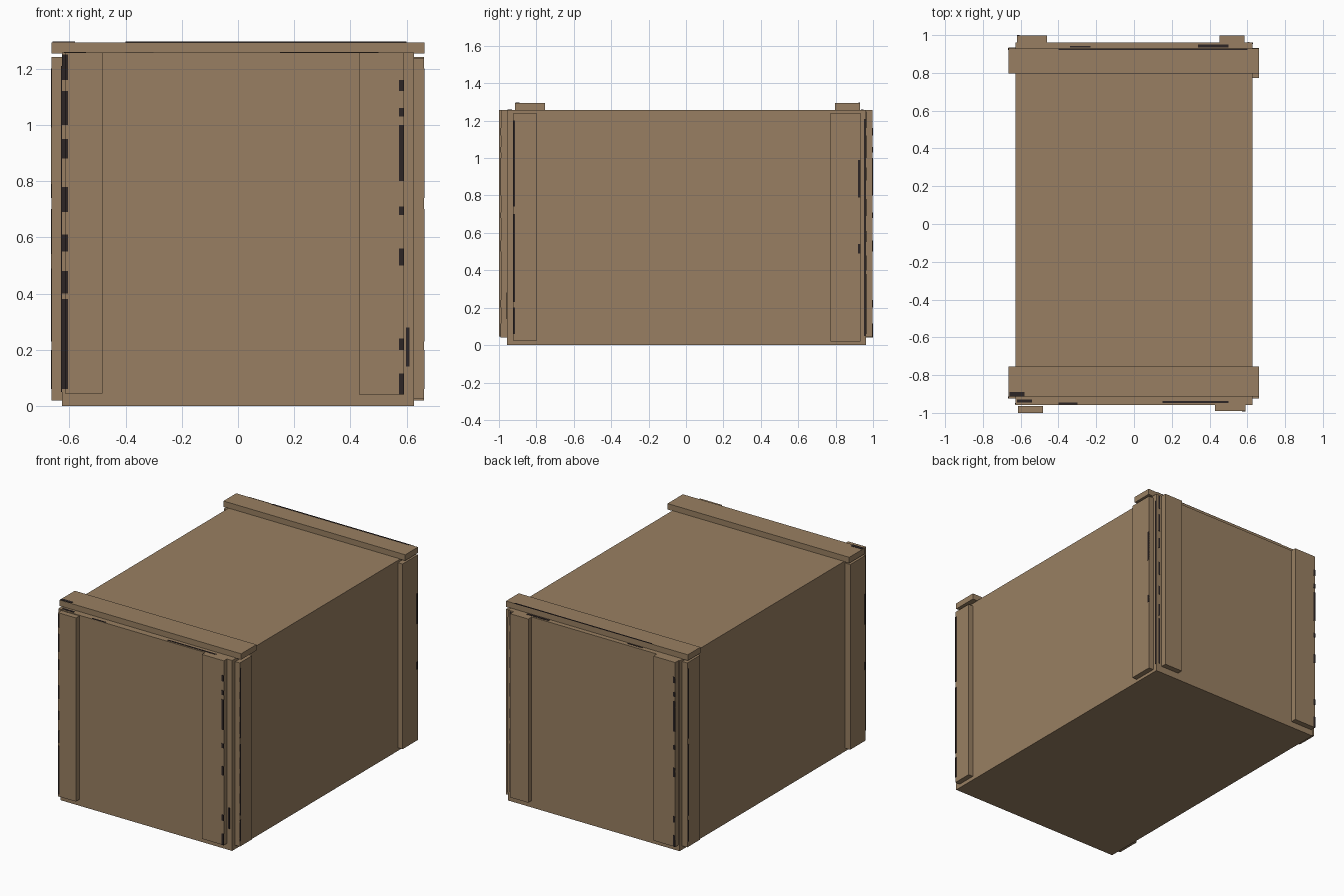
import bpy


def flat(name, rgb):
    m = bpy.data.materials.new(name)
    m.diffuse_color = (*rgb, 1)
    return m


wood = flat("weathered brown wood", (0.317, 0.213, 0.122))
dark = flat("dark worn grain", (0.025, 0.018, 0.018))


def box(name, x, y, z, mat=wood):
    """Axis-aligned box from (min, max) ranges."""
    bpy.ops.mesh.primitive_cube_add(
        size=1, location=[(r[0] + r[1]) / 2 for r in (x, y, z)])
    ob = bpy.context.object
    ob.name = name
    ob.scale = [r[1] - r[0] for r in (x, y, z)]
    bpy.ops.object.transform_apply(location=False, rotation=False, scale=True)
    ob.data.materials.append(mat)
    return ob


def stains(name, axis, level, patches):
    """Thin dark plates on the plane axis = level; patches are (u0, u1, v0, v1)."""
    for u0, u1, v0, v1 in patches:
        r = [(u0, u1), (v0, v1)]
        r.insert(axis, (level - 0.002, level + 0.002))
        box(name, *r, mat=dark)


# Crate body
box("crate_body", (-0.627, 0.627), (-0.957, 0.962), (0, 1.257))

# Upright battens on the front and back ends
box("front_batten_left", (-0.615, -0.483), (-1.0, -0.964), (0.045, 1.257))
box("front_batten_right", (0.43, 0.59), (-0.99, -0.95), (0.04, 1.257))
box("back_batten_left", (-0.62, -0.46), (0.96, 0.998), (0.04, 1.257))
box("back_batten_right", (0.453, 0.585), (0.96, 0.998), (0.045, 1.257))

# Upright battens on the long sides
box("right_batten_front", (0.62, 0.661), (-0.925, -0.797), (0.025, 1.237))
box("right_batten_back", (0.62, 0.661), (0.772, 0.932), (0.02, 1.242))
box("left_batten_front", (-0.664, -0.62), (-0.925, -0.765), (0.02, 1.242))
box("left_batten_back", (-0.664, -0.62), (0.80, 0.935), (0.025, 1.242))

# Cross battens on the lid
box("lid_batten_front", (-0.664, 0.663), (-0.914, -0.754), (1.255, 1.294))
box("lid_batten_back", (-0.664, 0.663), (0.797, 0.93), (1.255, 1.294))

# Dark worn patches on the ends: left body edge and right batten edge
edge = [(0.06, 0.38), (0.40, 0.48), (0.55, 0.61), (0.69, 0.78),
        (0.88, 0.95), (1.0, 1.12), (1.16, 1.25)]
batten = [(0.04, 0.115), (0.20, 0.24), (0.50, 0.56), (0.68, 0.71),
          (0.80, 1.0), (1.03, 1.06), (1.12, 1.16)]
stains("front_edge_wear", 1, -0.957, [(-0.627, -0.615, a, b) for a, b in edge])
stains("front_left_batten_wear", 1, -0.999,
       [(-0.615, -0.604, a, b) for a, b in edge])
stains("front_batten_wear", 1, -0.99, [(0.573, 0.59, a, b) for a, b in batten])
stains("front_corner_wear", 1, -0.957, [(0.598, 0.61, 0.14, 0.28)])
stains("back_edge_wear", 1, 0.962, [(0.6, 0.612, a, b) for a, b in edge])
stains("back_batten_wear", 1, 0.998,
       [(-0.62, -0.606, a, b) for a, b in batten])

# Dark worn patches on the long sides
for side, x in (("right", 0.661), ("left", -0.664)):
    s = 1 if x > 0 else -1
    front, back = ((-0.925, -0.914), (0.92, 0.932))
    if s < 0:
        back, front = front, back
    stains(side + "_batten_wear", 0, x,
           [(*front, 0.06, 0.20), (*front, 0.23, 0.70), (*front, 0.74, 1.20),
            (*back, 0.79, 0.99), (*back, 0.49, 0.54)])
    stains(side + "_corner_wear", 0, s * 0.627,
           [(0.952, 0.961, 0.05, 1.21)] if s > 0 else
           [(-0.956, -0.947, 0.05, 1.21)])

# Dark worn patches on the top
stains("lid_edge_wear", 2, 1.257,
       [(-0.66 + 0.04, -0.54, -0.945, -0.93), (-0.40, -0.30, -0.955, -0.945),
        (0.15, 0.50, -0.947, -0.937), (-0.34, -0.23, 0.935, 0.943),
        (0.34, 0.50, 0.935, 0.950)])
stains("lid_batten_wear", 2, 1.294,
       [(-0.40, 0.60, 0.922, 0.93), (-0.66, -0.58, -0.912, -0.89)])
